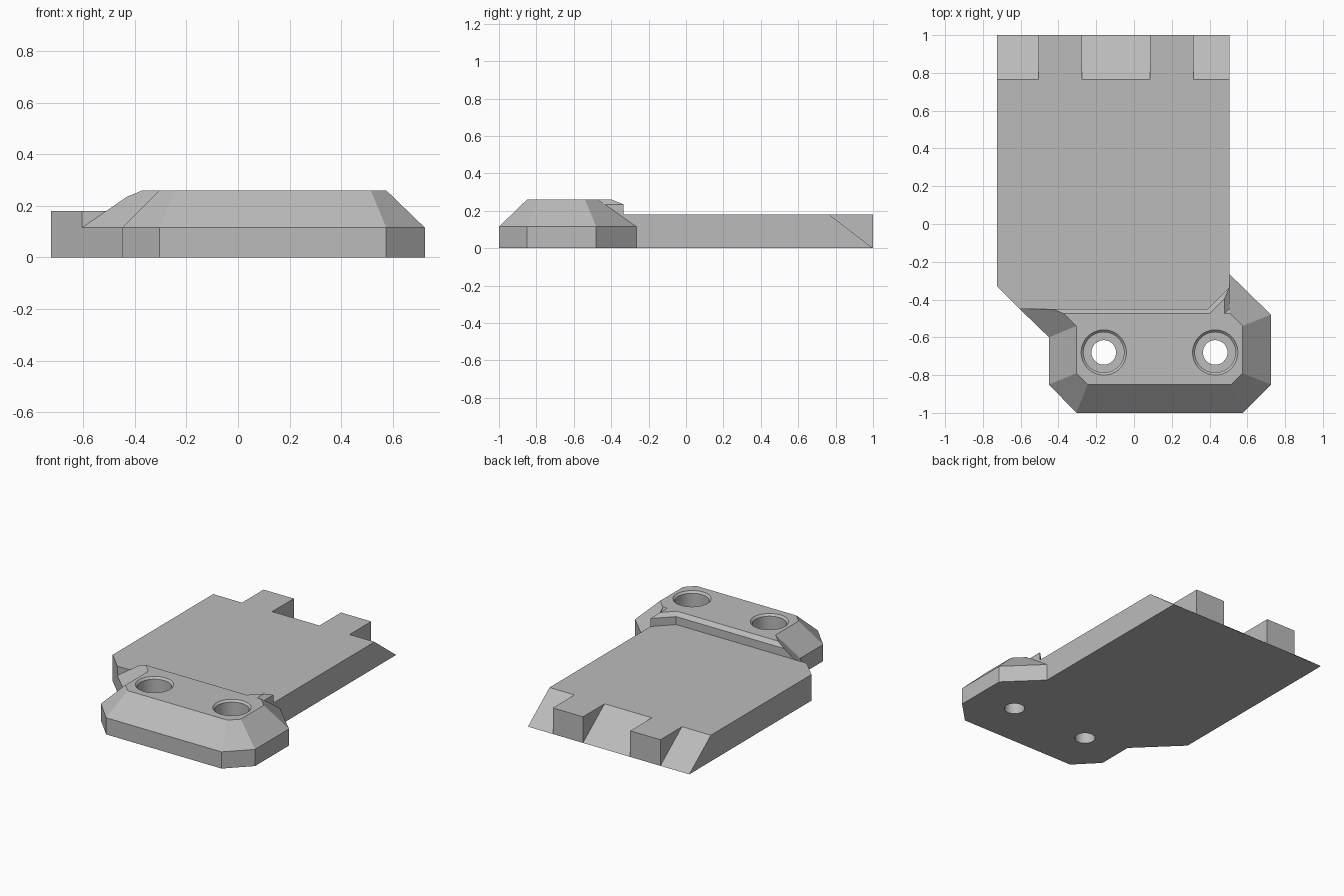
import bpy, bmesh, math

cube = bpy.data.objects.get("Cube")
if cube:
    bpy.data.objects.remove(cube, do_unlink=True)

grey = bpy.data.materials.new("plain grey")
grey.use_nodes = True
grey.diffuse_color = (0.5, 0.5, 0.5, 1)
grey.node_tree.nodes["Principled BSDF"].inputs["Base Color"].default_value = (0.5, 0.5, 0.5, 1)

TOP, CHAMFER, RIM, PLATE = 0.26, 0.235, 0.115, 0.18


def loft(name, rings):
    """Closed solid skinned through rings of equal point count."""
    bm = bmesh.new()
    loops = [[bm.verts.new(p) for p in ring] for ring in rings]
    n = len(loops[0])
    for low, high in zip(loops, loops[1:]):
        for i in range(n):
            j = (i + 1) % n
            bm.faces.new((low[i], low[j], high[j], high[i]))
    bm.faces.new(loops[0][::-1])
    bm.faces.new(loops[-1])
    bmesh.ops.recalc_face_normals(bm, faces=bm.faces)
    mesh = bpy.data.meshes.new(name)
    bm.to_mesh(mesh)
    bm.free()
    mesh.materials.append(grey)
    obj = bpy.data.objects.new(name, mesh)
    bpy.context.collection.objects.link(obj)
    return obj


def flat(points, z):
    return [(x, y, z) for x, y in points]


def circle(x, y, radius, z, sides=48):
    steps = [2 * math.pi * i / sides for i in range(sides)]
    return [(x + radius * math.cos(a), y + radius * math.sin(a), z) for a in steps]


def combine(target, tool, operation):
    """Apply a boolean and discard the tool."""
    mod = target.modifiers.new(operation.lower(), "BOOLEAN")
    mod.operation, mod.solver, mod.object = operation, "EXACT", tool
    bpy.context.view_layer.objects.active = target
    bpy.ops.object.modifier_apply(modifier=mod.name)
    bpy.data.objects.remove(tool, do_unlink=True)


# Flat plate with one clipped corner
outline = [(-0.725, -0.33), (-0.605, -0.45), (0.505, -0.45), (0.505, 1), (-0.725, 1)]
bracket = loft("mounting_bracket", [flat(outline, 0), flat(outline, PLATE)])

# Sloped rear edge, leaving two square teeth
section = [(0.608, 0.3), (1, 0), (1.1, -0.0766), (1.1, 0.3)]
for x0, x1 in [(-0.8, -0.505), (-0.275, 0.085), (0.315, 0.6)]:
    wedge = loft("edge_cutter", [[(x, y, z) for y, z in section] for x in (x0, x1)])
    combine(bracket, wedge, "DIFFERENCE")

# Raised head with sloped sides
base = [(-0.605, -0.45), (-0.45, -0.6), (-0.45, -0.85), (-0.305, -1), (0.575, -1),
        (0.725, -0.85), (0.725, -0.48), (0.505, -0.265), (0.505, -0.45)]
crown = [(-0.395, -0.45), (-0.305, -0.54), (-0.305, -0.79), (-0.245, -0.85), (0.515, -0.85),
         (0.575, -0.79), (0.575, -0.54), (0.505, -0.47), (0.505, -0.45)]
t = (CHAMFER - RIM) / (TOP - RIM)
middle = [(a + (c - a) * t, b + (d - b) * t) for (a, b), (c, d) in zip(base, crown)]
crown[0], crown[-1] = (-0.37, -0.475), (0.505, -0.475)
head = loft("head", [flat(base, 0), flat(base, RIM), flat(middle, CHAMFER), flat(crown, TOP)])

# Diagonal shoulder where the head meets the plate
foot = [(0.3, -0.45), (0.39, -0.45), (0.505, -0.335), (0.505, -0.6), (0.3, -0.6)]
cap = [(0.3, -0.475), (0.4, -0.475), (0.478, -0.397), (0.478, -0.6), (0.3, -0.6)]
shoulder = loft("shoulder", [flat(foot, 0), flat(foot, CHAMFER), flat(cap, TOP)])
combine(head, shoulder, "UNION")
combine(bracket, head, "UNION")

# Counterbored screw holes with a small lead-in chamfer
profile = [(0.065, -0.1), (0.065, RIM), (0.107, RIM), (0.107, 0.247), (0.12, TOP), (0.12, 0.4)]
for x in (-0.16, 0.43):
    bore = loft("screw_hole_cutter", [circle(x, -0.68, r, z) for r, z in profile])
    combine(bracket, bore, "DIFFERENCE")

# Merge coplanar pieces and smooth only the round bores
bm = bmesh.new()
bm.from_mesh(bracket.data)
bmesh.ops.remove_doubles(bm, verts=bm.verts, dist=0.0005)
bmesh.ops.dissolve_limit(bm, angle_limit=math.radians(1), verts=bm.verts, edges=bm.edges)
bm.to_mesh(bracket.data)
bm.free()
bpy.context.view_layer.objects.active = bracket
bracket.select_set(True)
bpy.ops.object.shade_smooth_by_angle(angle=math.radians(20))
